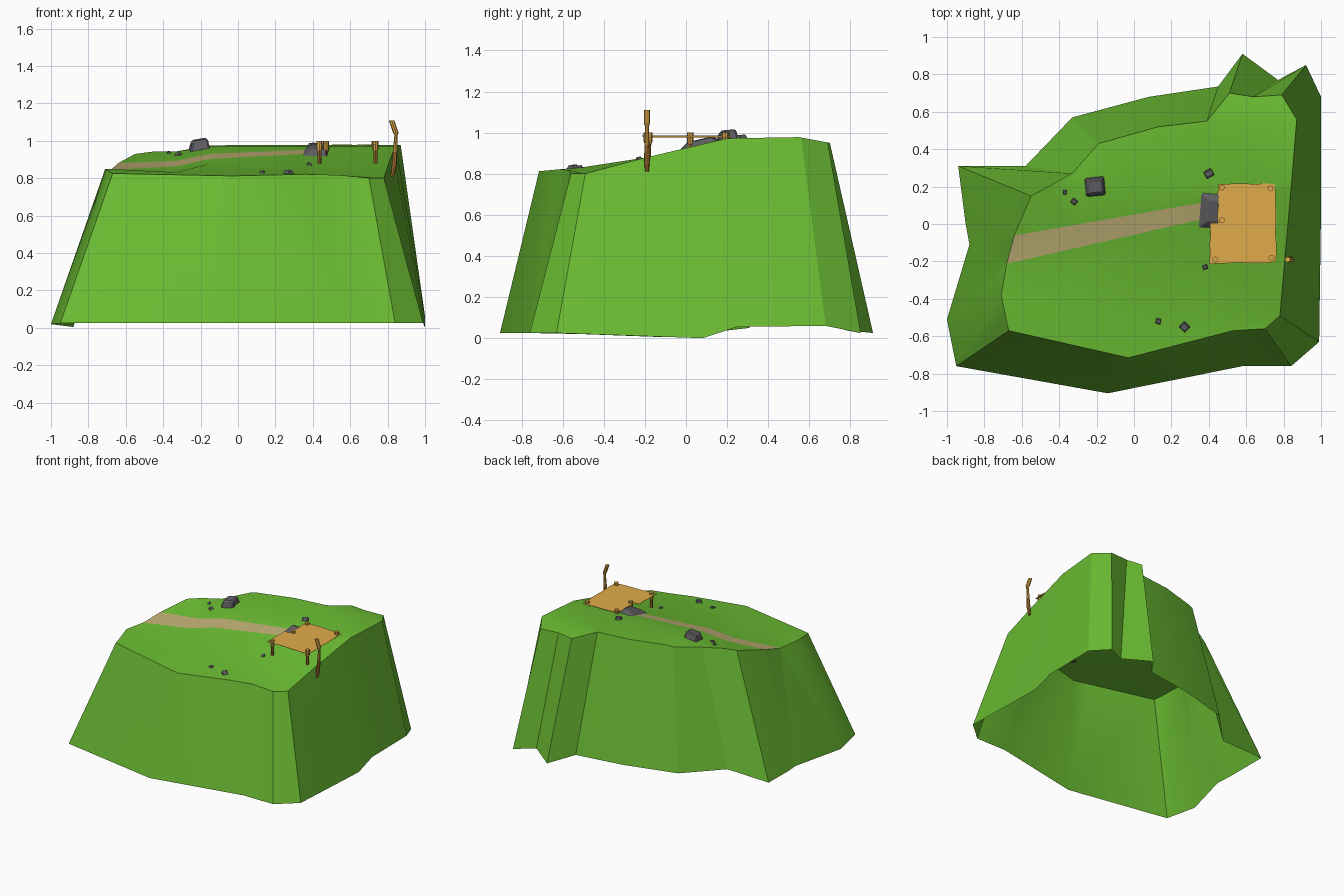
import bpy, bmesh, random
from math import cos, sin, pi
from mathutils import Vector, Matrix

random.seed(4)
default = bpy.data.objects.get("Cube")
if default:
    bpy.data.objects.remove(default, do_unlink=True)


def material(name, colour):
    mat = bpy.data.materials.new(name)
    mat.use_nodes = True
    rgba = (*colour, 1)
    mat.diffuse_color = rgba
    mat.node_tree.nodes["Principled BSDF"].inputs["Base Color"].default_value = rgba
    return mat


GRASS = material("grass green", (.145, .5, .032))
DIRT = material("dirt path", (.5, .41, .17))
STONE = material("grey stone", (.12, .115, .125))
WOOD = material("light wood", (.76, .41, .07))
BARK = material("dark wood", (.46, .2, .035))


def finish(name, bm, materials, smooth=False):
    mesh = bpy.data.meshes.new(name)
    bm.to_mesh(mesh)
    bm.free()
    obj = bpy.data.objects.new(name, mesh)
    bpy.context.collection.objects.link(obj)
    for mat in materials:
        mesh.materials.append(mat)
    if smooth:
        bpy.ops.object.select_all(action='DESELECT')
        obj.select_set(True)
        bpy.context.view_layer.objects.active = obj
        bpy.ops.object.shade_smooth_by_angle(angle=pi / 6)
    return obj


# Height of the grassy slope: rises from front to back, lower toward -x and the front +x corner
SLOPE = [(-.72, .812), (-.5, .832), (-.2, .878), (.2, .972), (.55, .978), (.7, .95)]


def ground(x, y):
    z = SLOPE[0][1] if y < 0 else SLOPE[-1][1]
    for (y0, z0), (y1, z1) in zip(SLOPE, SLOPE[1:]):
        if y0 <= y <= y1:
            z = z0 + (z1 - z0) * (y - y0) / (y1 - y0)
    if y > -.3:
        z -= .03 * min(1, max(0, -x - .15) / .18)
    if y < -.45:
        z -= .1 * max(0, x - .45)
    return z


# Hill rim: foot x, y, z and the matching top x, y, counter-clockwise
RIM = [
    (-.95, -.76, .025, -.67, -.57), (-.14, -.905, .025, -.03, -.715),
    (.58, -.76, .025, .53, -.57), (.84, -.76, .025, .7, -.56),
    (.99, -.63, .025, .78, -.49), (1, .08, 0, .83, .08),
    (1, .25, .055, .845, .25), (1, .68, .06, .87, .56),
    (.92, .85, .025, .79, .69), (.77, .77, .04, .64, .68),
    (.58, .91, .025, .51, .7), (.45, .735, .06, .39, .55),
    (.08, .68, .06, .13, .52), (-.33, .57, .06, -.19, .43),
    (-.58, .31, .06, -.33, .27), (-.94, .31, .05, -.55, .15),
    (-.9, 0, .015, -.64, -.06), (-.88, -.11, .005, -.68, -.21),
    (-1, -.51, .02, -.71, -.38),
]
PATH_SIDES = [(Vector((-.63, -.06, 1)), Vector((-.17, .97, 0))),
              (Vector((-.67, -.21, 1)), Vector((-.23, 1.01, 0)))]
PATH_END = .36


def build_hill():
    bm = bmesh.new()
    foot = [bm.verts.new(p[:3]) for p in RIM]
    crown = [bm.verts.new((p[3], p[4], 1)) for p in RIM]
    bm.faces.new(crown)
    for i in range(len(RIM)):
        j = (i + 1) % len(RIM)
        bm.faces.new((foot[i], foot[j], crown[j], crown[i]))

    def top_faces():
        return [f for f in bm.faces if all(v.co.z > .5 for v in f.verts)]

    # Cut the crown along the slope changes and the path
    cuts = [(Vector((0, y, 1)), Vector((0, 1, 0))) for y, z in SLOPE[1:-1]]
    cuts += [(Vector((x, 0, 1)), Vector((1, 0, 0))) for x in (-.33, -.15, PATH_END)]
    for point, normal in cuts + PATH_SIDES:
        faces = top_faces()
        geom = {e for f in faces for e in f.edges} | {v for f in faces for v in f.verts}
        bmesh.ops.bisect_plane(bm, geom=list(geom) + faces, dist=.0001,
                               plane_co=point, plane_no=normal)
    for f in top_faces():
        c = f.calc_center_median()
        above, below = [(c - p).dot(n) for p, n in PATH_SIDES]
        f.material_index = int(above < 0 < below and c.x < PATH_END)
    for v in bm.verts:
        if v.co.z > .5:
            v.co.z = ground(v.co.x, v.co.y)
    finish("hill", bm, [GRASS, DIRT], smooth=True)


def rock(name, x, y, size, turn=0, taper=.6, lean=0):
    """Tapered block that settles into the slope."""
    bm = bmesh.new()
    bmesh.ops.create_cube(bm, size=1)
    for v in bm.verts:
        if v.co.z > 0:
            v.co.x = v.co.x * taper + lean
            v.co.y *= taper
    bmesh.ops.scale(bm, vec=size, verts=bm.verts)
    bmesh.ops.bevel(bm, geom=bm.edges[:], offset=min(size) * .1, segments=1,
                    affect='EDGES')
    bmesh.ops.rotate(bm, cent=(0, 0, 0), matrix=Matrix.Rotation(turn, 3, 'Z'),
                     verts=bm.verts)
    bmesh.ops.translate(bm, vec=(x, y, size[2] * .1), verts=bm.verts)
    for v in bm.verts:
        v.co.z += ground(v.co.x, v.co.y)
    finish(name, bm, [STONE])


def post(name, rings, sides=8, light_from=0):
    """Round post through (x, y, z, radius) rings; upper part in light wood."""
    bm = bmesh.new()
    loops = []
    for x, y, z, r in rings:
        angles = [2 * pi * k / sides for k in range(sides)]
        loops.append([bm.verts.new((x + r * cos(a), y + r * sin(a), z)) for a in angles])
    for low, high in zip(loops, loops[1:]):
        for k in range(sides):
            n = (k + 1) % sides
            bm.faces.new((low[k], low[n], high[n], high[k]))
    bm.faces.new(loops[0][::-1])
    bm.faces.new(loops[-1])
    for f in bm.faces:
        f.material_index = int(f.calc_center_median().z > light_from)
    finish(name, bm, [BARK, WOOD], smooth=True)


def build_platform():
    # Thin notched deck, slightly tilted, with a ragged edge
    corners = [(.405, -.21), (.76, -.205), (.755, .215), (.45, .215), (.45, .005), (.405, .005)]
    bm = bmesh.new()
    outline = []
    for a, b in zip(corners, corners[1:] + corners[:1]):
        a, b = Vector(a), Vector(b)
        steps = max(1, round((b - a).length / .05))
        for k in range(steps):
            p = a.lerp(b, k / steps)
            wobble = [random.uniform(-.004, .004) for _ in range(2)]
            height = .984 - .02 * (p.x - .4)
            outline.append(bm.verts.new((p.x + wobble[0], p.y + wobble[1], height)))
    deck = bm.faces.new(outline)
    grown = bmesh.ops.extrude_face_region(bm, geom=[deck])["geom"]
    raised = [v for v in grown if isinstance(v, bmesh.types.BMVert)]
    bmesh.ops.translate(bm, vec=(0, 0, .002), verts=raised)
    bmesh.ops.recalc_face_normals(bm, faces=bm.faces)
    finish("platform_deck", bm, [WOOD])

    # Deck posts with thicker heads
    spots = [(.47, .195), (.73, .19), (.47, .02), (.435, -.19), (.735, -.18)]
    for i, (x, y) in enumerate(spots):
        base = min(ground(x, y), .94) - .01
        post(f"deck_post_{i + 1}",
             [(x, y, base, .01), (x, y, .945, .011), (x, y, .955, .016), (x, y, 1, .016)],
             light_from=.948)


build_hill()
build_platform()

# Bent pole beside the platform
px, py = .825, -.19
post("bent_pole", [(px, py, .81, .009), (px + .01, py, .87, .014), (px + .015, py, .94, .012),
                   (px + .02, py, 1.03, .009), (px + .018, py, 1.045, .015),
                   (px - .004, py, 1.11, .015)], light_from=.95)

# Boulders and scattered stones
rock("boulder", -.21, .2, (.12, .115, .08), turn=.1, taper=.68, lean=.04)
rock("ramp_rock", .405, .07, (.16, .23, .045), turn=-.08, taper=.5, lean=.2)
stones = [(.4, .27, .055), (-.37, .17, .027), (-.32, .12, .038),
          (.38, -.23, .03), (.13, -.52, .035), (.27, -.55, .055)]
for i, (x, y, s) in enumerate(stones):
    rock(f"stone_{i + 1}", x, y, (s, s * .9, s * .5), turn=.5 + i)
